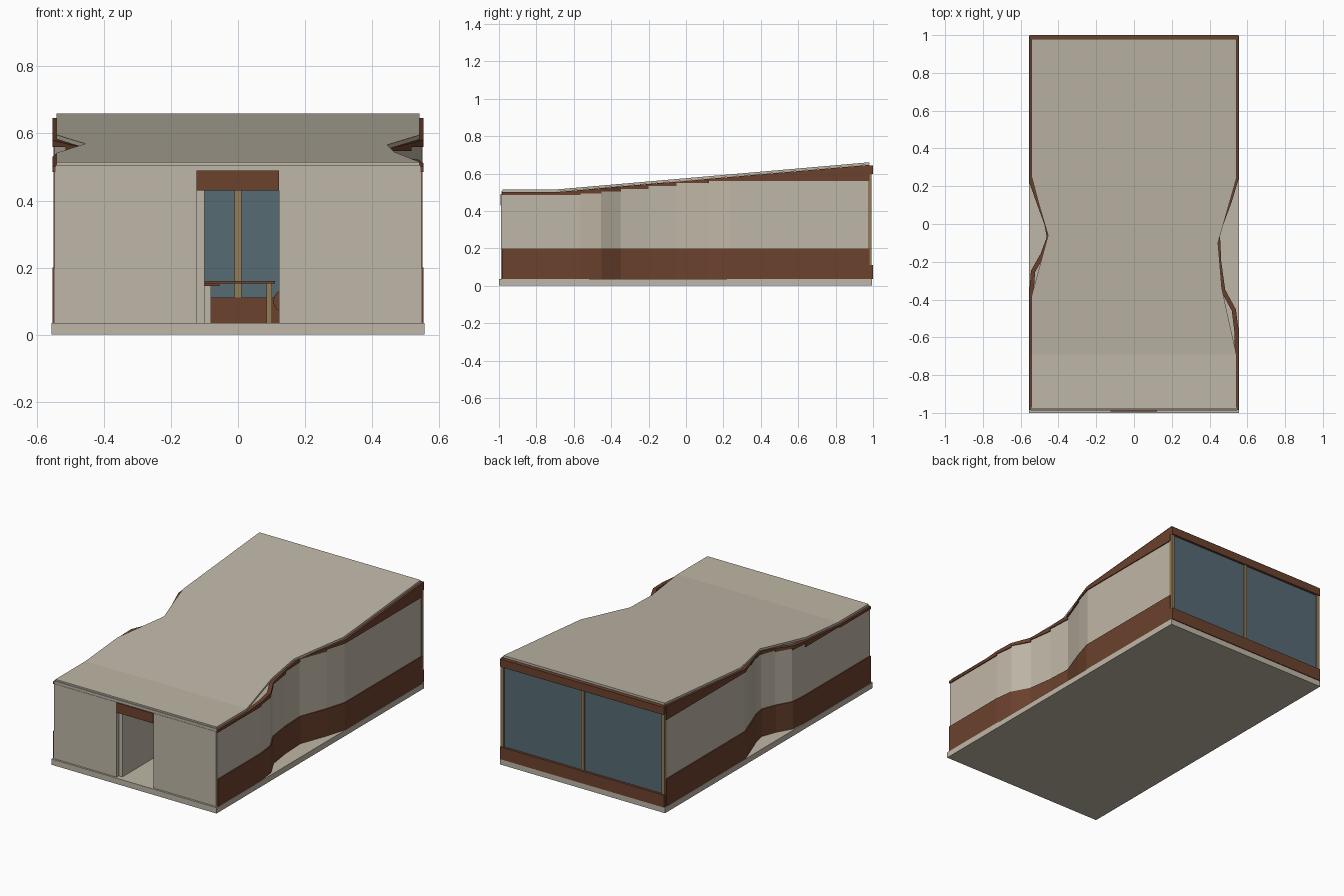
import bpy, bmesh
from mathutils import Vector

if "Cube" in bpy.data.objects:
    bpy.data.objects.remove(bpy.data.objects["Cube"])


def material(name, rgb):
    m = bpy.data.materials.new(name)
    m.diffuse_color = (*rgb, 1)
    m.use_nodes = True
    m.node_tree.nodes["Principled BSDF"].inputs["Base Color"].default_value = m.diffuse_color
    return m


BEIGE = material("warm plaster", (0.52, 0.47, 0.385))
BROWN = material("red brown wood", (0.15, 0.054, 0.027))
TAN = material("golden timber", (0.29, 0.20, 0.09))
GLASS = material("blue grey glass", (0.095, 0.145, 0.175))


def finish(bm, name, mat):
    bmesh.ops.recalc_face_normals(bm, faces=bm.faces)
    me = bpy.data.meshes.new(name)
    bm.to_mesh(me)
    bm.free()
    me.materials.append(mat)
    ob = bpy.data.objects.new(name, me)
    bpy.context.collection.objects.link(ob)
    return ob


def hexa(bm, bottom, top):
    """Solid between two matching quads."""
    b = [bm.verts.new(p) for p in bottom]
    t = [bm.verts.new(p) for p in top]
    bm.faces.new(b)
    bm.faces.new(t)
    for i in range(4):
        j = (i + 1) % 4
        bm.faces.new((b[i], b[j], t[j], t[i]))


def box(name, mat, x, y, z):
    bm = bmesh.new()
    q = [(x[0], y[0]), (x[1], y[0]), (x[1], y[1]), (x[0], y[1])]
    hexa(bm, [(*p, z[0]) for p in q], [(*p, z[1]) for p in q])
    return finish(bm, name, mat)


def roof_under(y):
    return 0.502 + 0.145 * max(0, y + 0.69) / 1.67


def step(y0, y1):
    """Stepped joint between plaster and top trim, one level per segment."""
    return 0.485 + 0.075 * min(1, max(0, ((y0 + y1) / 2 + 0.6) / 0.75))


def ribbon(name, mat, path, side, inner, outer, low, high):
    """Thick wall strip along a plan path; offsets are measured outward."""
    pts = [Vector(p) for p in path]

    def off(i, d):
        n = Vector((0, 0))
        for a, b in ((i - 1, i), (i, i + 1)):
            if a >= 0 and b < len(pts):
                e = (pts[b] - pts[a]).normalized()
                n += Vector((e.y, -e.x)) * side
        return pts[i] + n.normalized() * d

    bm = bmesh.new()
    for i in range(len(pts) - 1):
        y0, y1 = pts[i].y, pts[i + 1].y
        q = [off(i, inner), off(i, outer), off(i + 1, outer), off(i + 1, inner)]
        ya = [y0, y0, y1, y1]
        hexa(bm, [(p.x, p.y, low(y0, y1, y)) for p, y in zip(q, ya)],
             [(p.x, p.y, high(y0, y1, y)) for p, y in zip(q, ya)])
    return finish(bm, name, mat)


# Floor slab
box("floor_slab", BEIGE, (-0.556, 0.556), (-1, 0.995), (0, 0.035))

# Pinched side walls: plaster, base band and stepped top trim
right = [(0.546, -0.985), (0.546, -0.69), (0.546, -0.565), (0.532, -0.455),
         (0.475, -0.35), (0.454, -0.2), (0.447, -0.05), (0.51, 0.12),
         (0.546, 0.24), (0.546, 0.98)]
left = [(-0.546, -0.985), (-0.546, -0.69), (-0.546, -0.36), (-0.538, -0.25),
        (-0.487, -0.16), (-0.454, -0.07), (-0.467, 0.0), (-0.507, 0.11),
        (-0.546, 0.22), (-0.546, 0.98)]
for tag, path, side in (("right", right, 1), ("left", left, -1)):
    ribbon(tag + "_wall", BEIGE, path, side, -0.015, 0.002,
           lambda a, b, y: 0.035, lambda a, b, y: step(a, b))
    ribbon(tag + "_base_band", BROWN, path, side, 0.001, 0.008,
           lambda a, b, y: 0.035, lambda a, b, y: 0.2)
    ribbon(tag + "_top_trim", BROWN, path, side, -0.015, 0.008,
           lambda a, b, y: step(a, b), lambda a, b, y: roof_under(y) - 0.001)

# Sloping roof sheet, pinched a little more simply than the walls
roof_right = [(-0.98, 0.542), (-0.69, 0.542), (-0.34, 0.465), (-0.1, 0.445),
              (0.24, 0.542), (0.98, 0.542)]
roof_left = [(-0.98, -0.542), (-0.38, -0.542), (-0.06, -0.455),
             (0.11, -0.505), (0.25, -0.542), (0.98, -0.542)]


def edge_x(edge, y):
    for (y0, x0), (y1, x1) in zip(edge, edge[1:]):
        if y <= y1:
            return x0 + (x1 - x0) * (y - y0) / (y1 - y0)


stations = sorted({p[0] for p in roof_right + roof_left})
bm = bmesh.new()
rings = []
for y in stations:
    l, r, z = edge_x(roof_left, y), edge_x(roof_right, y), roof_under(y)
    rings.append([bm.verts.new(p) for p in
                  ((l, y, z), (r, y, z), (r, y, z + 0.013), (l, y, z + 0.013))])
for a, b in zip(rings, rings[1:]):
    for i in range(4):
        j = (i + 1) % 4
        bm.faces.new((a[i], a[j], b[j], b[i]))
bm.faces.new(rings[0])
bm.faces.new(rings[-1])
finish(bm, "roof", BEIGE)

# Front wall with doorway, lintel and fascia
box("front_wall_left", BEIGE, (-0.545, -0.124), (-0.988, -0.968), (0.035, 0.49))
box("front_wall_right", BEIGE, (0.122, 0.545), (-0.988, -0.968), (0.035, 0.49))
box("front_fascia", BEIGE, (-0.545, 0.545), (-0.986, -0.968), (0.49, 0.506))
box("door_lintel", BROWN, (-0.124, 0.122), (-0.993, -0.968), (0.43, 0.49))

# Back glazing with sill, header and posts
box("back_sill", BROWN, (-0.552, 0.552), (0.975, 1.0), (0.035, 0.11))
box("back_header", BROWN, (-0.552, 0.552), (0.975, 1.0), (0.597, 0.644))
box("back_glass", GLASS, (-0.54, 0.54), (0.98, 0.986), (0.11, 0.597))
for tag, x in (("left", -0.541), ("middle", 0), ("right", 0.541)):
    box(tag + "_window_post", TAN, (x - 0.01, x + 0.01), (0.974, 0.993), (0.11, 0.597))

# Interior: hallway partition, counter, table and round stool
box("hall_partition", BEIGE, (-0.124, -0.1), (-0.968, -0.4), (0.035, 0.485))
box("low_counter", BEIGE, (-0.3, -0.08), (-0.2, 0.2), (0.035, 0.145))
box("counter_top", BROWN, (-0.31, -0.055), (-0.21, 0.21), (0.145, 0.153))
box("table_top", BROWN, (-0.16, 0.11), (0.3, 0.6), (0.152, 0.16))
for i, x in enumerate((-0.14, 0.093)):
    for j, y in enumerate((0.32, 0.58)):
        box("table_leg_%d%d" % (i, j), TAN, (x - 0.008, x + 0.008),
            (y - 0.008, y + 0.008), (0.035, 0.152))
bpy.ops.mesh.primitive_cylinder_add(vertices=16, radius=0.035, depth=0.07,
                                    location=(0.14, 0.2, 0.1),
                                    rotation=(1.5708, 0, 0))
stool = bpy.context.object
stool.name = "round_seat"
stool.data.materials.append(BROWN)
